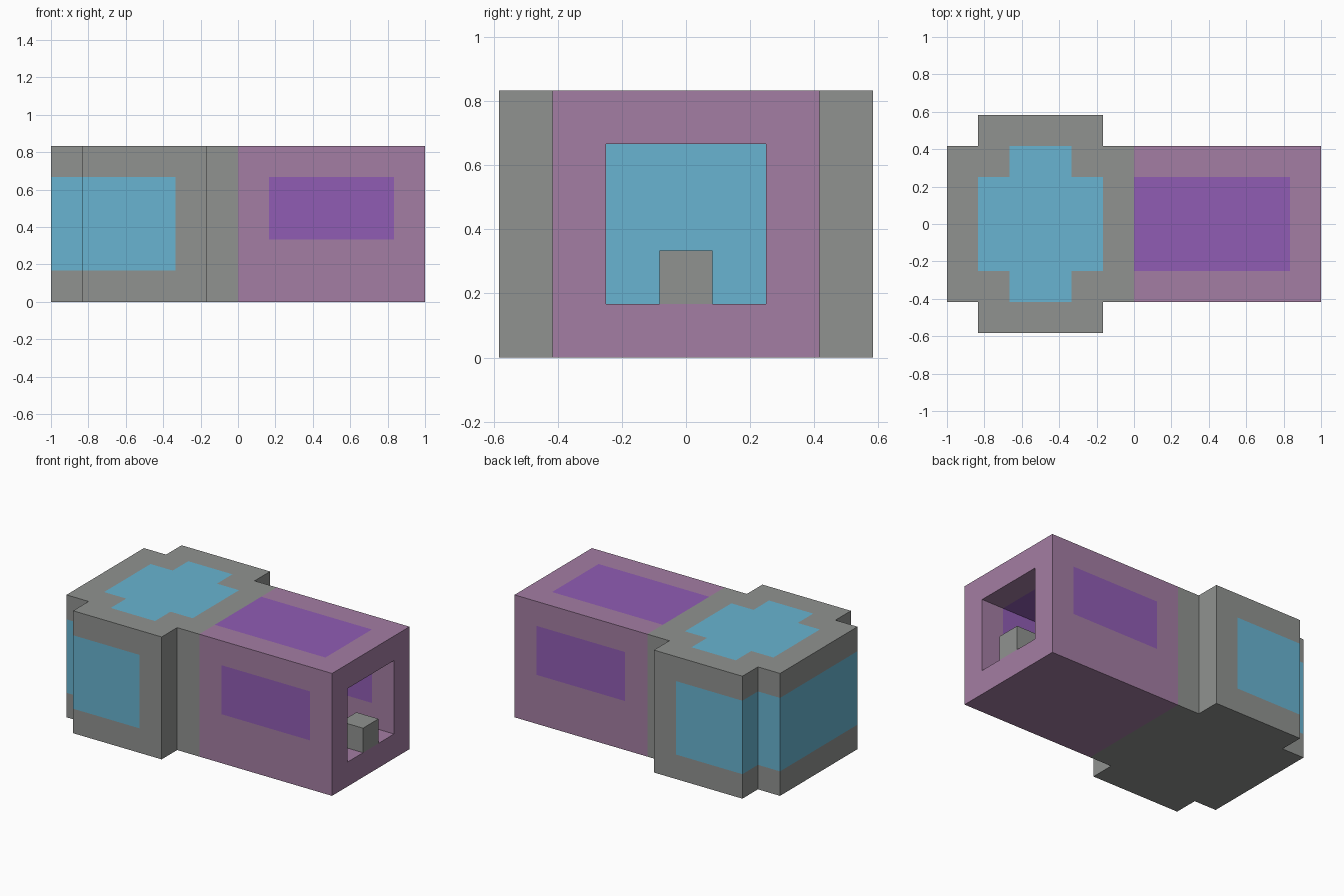
import bpy
import bmesh
from mathutils import Vector

UNIT = 1 / 6  # one wall thickness

if "Cube" in bpy.data.objects:
    bpy.data.objects.remove(bpy.data.objects["Cube"], do_unlink=True)


def material(name, rgb):
    mat = bpy.data.materials.new(name)
    mat.use_nodes = True
    mat.diffuse_color = (*rgb, 1)
    mat.node_tree.nodes["Principled BSDF"].inputs["Base Color"].default_value = (*rgb, 1)
    return mat


GREY, MAUVE, BLUE, PURPLE = range(4)
mats = [
    material("hull grey", (0.28, 0.29, 0.28)),
    material("bay mauve", (0.37, 0.206, 0.366)),
    material("window blue", (0.138, 0.455, 0.635)),
    material("window purple", (0.28, 0.108, 0.455)),
]


def prism(name, half_plan, bottom, top):
    """Extrude a plan, given as its +y half and mirrored across y = 0."""
    bm = bmesh.new()
    plan = half_plan + [(x, -y) for x, y in reversed(half_plan)]
    face = bm.faces.new([bm.verts.new((x, y, bottom)) for x, y in plan])
    new = bmesh.ops.extrude_face_region(bm, geom=[face])["geom"]
    bmesh.ops.translate(bm, vec=(0, 0, top - bottom),
                        verts=[v for v in new if isinstance(v, bmesh.types.BMVert)])
    bmesh.ops.recalc_face_normals(bm, faces=bm.faces)
    mesh = bpy.data.meshes.new(name)
    bm.to_mesh(mesh)
    bm.free()
    obj = bpy.data.objects.new(name, mesh)
    bpy.context.collection.objects.link(obj)
    return obj


def stepped_plan(back, front, width, bulge_back, bulge_front):
    """Half plan of a corridor with a wider bulge one unit out."""
    return [(back, width), (bulge_back, width), (bulge_back, width + 1),
            (bulge_front, width + 1), (bulge_front, width), (front, width)]


def colour_at(p):
    """Colour of the wall block that contains point p."""
    x, y, z = p.x, abs(p.y), p.z
    if z > 4:  # roof lights
        if 0 < x < 5 and y < 1.5:
            return PURPLE
        if (-5 < x < -1 and y < 1.5) or (-4 < x < -2 and y < 2.5):
            return BLUE
    elif z > 1:  # side windows and wraparound cockpit glass
        if 1 < x < 5 and y > 1.5 and z > 2:
            return PURPLE
        if x < -2:
            return BLUE
    return MAUVE if x > 0 else GREY


# Hull with a hollow interior that opens at one end
hull = prism("hull", stepped_plan(-6, 6, 2.5, -5, -1), 0, 5)
cavity = prism("cavity_cutter", stepped_plan(-5, 7, 1.5, -4, -2), 1, 4)
cavity.hide_render = True
cut = hull.modifiers.new("hollow", "BOOLEAN")
cut.operation = "DIFFERENCE"
cut.solver = "EXACT"
cut.object = cavity
bpy.context.view_layer.update()
hollow = bpy.data.meshes.new_from_object(
    hull.evaluated_get(bpy.context.evaluated_depsgraph_get()))
hull.modifiers.clear()
hull.data = hollow
bpy.data.objects.remove(cavity, do_unlink=True)
hollow.materials.clear()
for mat in mats:
    hollow.materials.append(mat)

# Cut the surfaces along the wall grid, then paint the windows by position
bm = bmesh.new()
bm.from_mesh(hollow)
planes = [((i, 0, 0), (1, 0, 0)) for i in range(-5, 6)]
planes += [((0, i + 0.5, 0), (0, 1, 0)) for i in range(-3, 3)]
planes += [((0, 0, i), (0, 0, 1)) for i in range(1, 5)]
for point, normal in planes:
    bmesh.ops.bisect_plane(bm, geom=bm.verts[:] + bm.edges[:] + bm.faces[:],
                           dist=0.0001, plane_co=Vector(point), plane_no=Vector(normal))
bm.normal_update()
for face in bm.faces:
    face.smooth = False
    face.material_index = colour_at(face.calc_center_median() - face.normal * 0.1)
bmesh.ops.scale(bm, vec=(UNIT,) * 3, verts=bm.verts)
bm.to_mesh(hollow)
bm.free()

# Step block standing in the doorway
step = prism("doorway_step", [(5, 0.5), (6, 0.5)], 1, 2)
step.data.materials.append(mats[GREY])
for v in step.data.vertices:
    v.co *= UNIT
